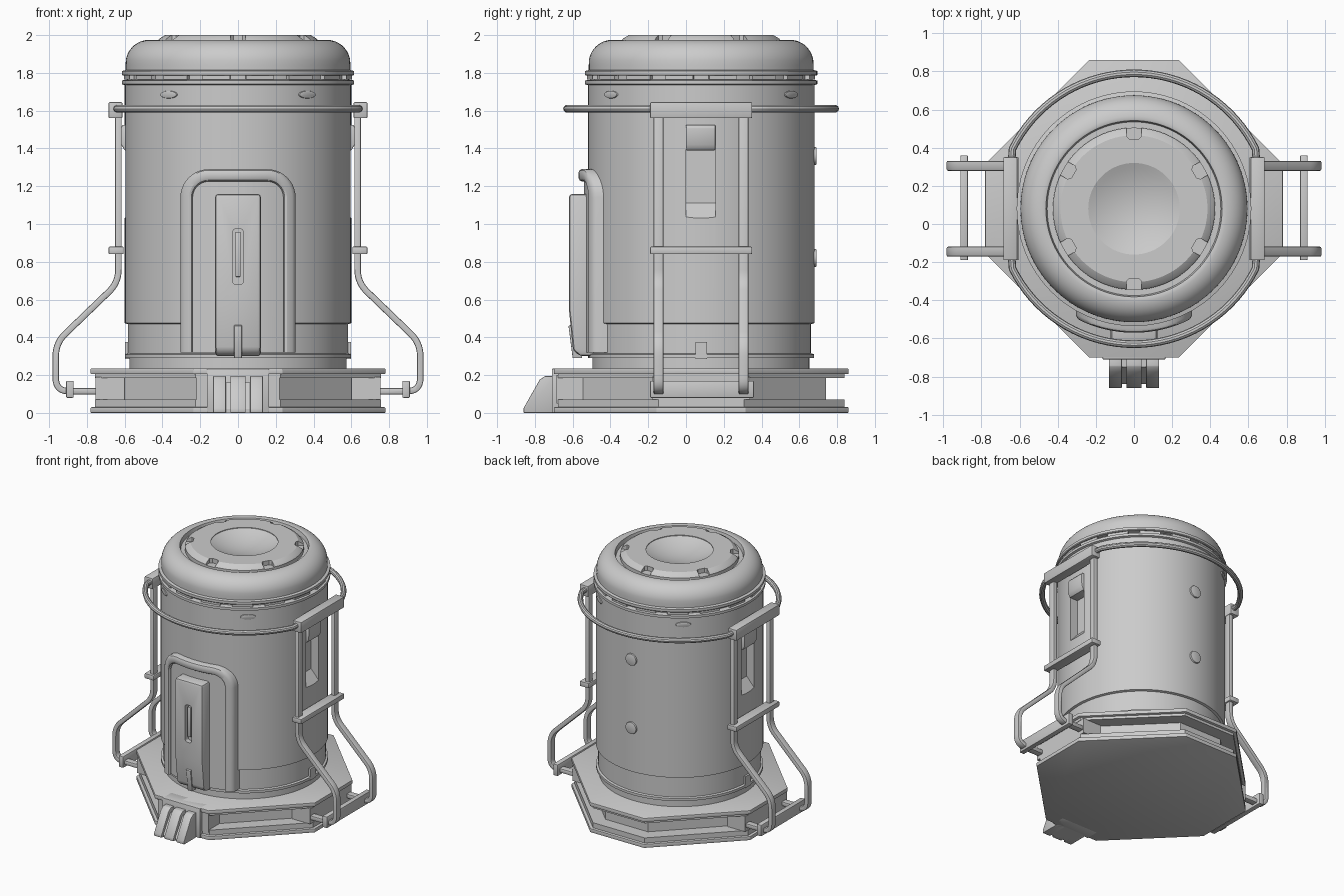
import bpy, bmesh, math
from mathutils import Vector, Matrix

if "Cube" in bpy.data.objects:
    bpy.data.objects.remove(bpy.data.objects["Cube"])

CY = 0.08          # y of the drum axis
SEG = 96


def make(name, bm):
    bmesh.ops.remove_doubles(bm, verts=bm.verts, dist=1e-5)
    bmesh.ops.recalc_face_normals(bm, faces=bm.faces)
    me = bpy.data.meshes.new(name)
    bm.to_mesh(me)
    bm.free()
    o = bpy.data.objects.new(name, me)
    bpy.context.collection.objects.link(o)
    return o


def bake(o):
    dg = bpy.context.evaluated_depsgraph_get()
    me = bpy.data.meshes.new_from_object(o.evaluated_get(dg))
    o.modifiers.clear()
    o.data = me


def bevel(o, w, seg=2):
    m = o.modifiers.new("bevel", 'BEVEL')
    m.width, m.segments, m.limit_method = w, seg, 'ANGLE'
    bake(o)
    return o


def boolean(o, cutter, op='DIFFERENCE'):
    m = o.modifiers.new("bool", 'BOOLEAN')
    m.object, m.operation, m.solver = cutter, op, 'EXACT'
    bake(o)
    bpy.data.objects.remove(cutter)
    return o


def prism(name, pts, axis, a, b, bw=0):
    put = {'x': lambda p, t: (t, p[0], p[1]), 'y': lambda p, t: (p[0], t, p[1]),
           'z': lambda p, t: (p[0], p[1], t)}[axis]
    bm = bmesh.new()
    lo = [bm.verts.new(put(p, a)) for p in pts]
    hi = [bm.verts.new(put(p, b)) for p in pts]
    bm.faces.new(lo)
    bm.faces.new(hi)
    for i in range(len(pts)):
        j = (i + 1) % len(pts)
        bm.faces.new((lo[i], lo[j], hi[j], hi[i]))
    o = make(name, bm)
    return bevel(o, bw) if bw else o


def box(name, x0, x1, y0, y1, z0, z1, bw=0):
    return prism(name, [(x0, y0), (x1, y0), (x1, y1), (x0, y1)], 'z', z0, z1, bw)


def lathe(name, prof):
    bm = bmesh.new()
    vs = [bm.verts.new((r, CY, z)) for r, z in prof]
    es = [bm.edges.new(e) for e in zip(vs, vs[1:])]
    bmesh.ops.spin(bm, geom=vs + es, cent=(0, CY, 0), axis=(0, 0, 1),
                   angle=math.tau, steps=SEG)
    return make(name, bm)


def disc(name, ang, z, r0, depth, rx, rz, bw):
    # short oval stud standing out of the drum wall
    pts = [(rx * math.cos(t * math.tau / 24), rz * math.sin(t * math.tau / 24)) for t in range(24)]
    o = prism(name, pts, 'x', r0, r0 + depth, bw)
    o.data.transform(Matrix.Translation((0, CY, z)) @ Matrix.Rotation(ang, 4, 'Z'))
    return o


def fillet(pts, r, n=8):
    out = [Vector(pts[0])]
    for a, b, c in zip(pts, pts[1:], pts[2:]):
        a, b, c = Vector(a), Vector(b), Vector(c)
        p, q = b + (a - b).normalized() * r, b + (c - b).normalized() * r
        out += [p.lerp(b, t / n).lerp(b.lerp(q, t / n), t / n) for t in range(n + 1)]
    return out + [Vector(pts[-1])]


def octagon(name, d, z0, z1, bw=0):
    h = 0.78 - d
    e = 1.015 - 1.414 * d - h
    pts = [(e, h), (h, e), (h, -e), (e, -h), (-e, -h), (-h, -e), (-h, e), (-e, h)]
    return prism(name, [(x, y + CY) for x, y in pts], 'z', z0, z1, bw)


# octagonal base
octagon("base_bottom_plate", 0, 0, 0.03, 0.004)
octagon("base_lower_lip", 0.022, 0.03, 0.07)
octagon("base_core", 0.12, 0.06, 0.19)
octagon("base_upper_lip", 0.022, 0.185, 0.205)
octagon("base_top_plate", 0, 0.205, 0.235, 0.004)
for s in (-1, 1):
    x0, x1 = sorted((0.6 * s, 0.755 * s))
    box("base_side_block", x0, x1, -0.18, 0.34, 0.07, 0.19)
    box("base_front_post", 0.19 * s - 0.03, 0.19 * s + 0.03, -0.685, -0.5, 0.05, 0.2)

# front step with three ramps
box("step_plate", -0.165, 0.165, -0.71, -0.6, 0.0, 0.235, 0.006)
ramp = [(-0.69, 0), (-0.86, 0), (-0.86, 0.025), (-0.775, 0.175), (-0.745, 0.195), (-0.69, 0.195)]
for x, w in ((-0.098, 0.034), (0, 0.04), (0.098, 0.034)):
    prism("step_ramp", ramp, 'x', x - w, x + w, 0.004)
prism("step_web", [(-0.69, 0), (-0.84, 0), (-0.84, 0.02), (-0.75, 0.16), (-0.69, 0.16)], 'x', -0.11, 0.11)

# drum with side grip pockets
drum = lathe("drum", [(0, 0.2), (0.575, 0.2), (0.575, 0.29), (0.598, 0.29), (0.598, 0.31),
                      (0.583, 0.315), (0.583, 0.47), (0.6, 0.475), (0.6, 1.735), (0.615, 1.74),
                      (0.615, 1.76), (0.58, 1.765), (0.58, 1.80), (0, 1.80)])
for s in (-1, 1):
    pocket = [(0.53 * s, 1.5), (0.53 * s, 1.11), (0.61 * s, 1.02), (0.7 * s, 1.02), (0.7 * s, 1.5)]
    boolean(drum, prism("pocket_cutter", pocket, 'y', 0.0, 0.155))
    grip = [(0.5, 1.525), (0.61, 1.525), (0.62, 1.51), (0.618, 1.42), (0.6, 1.39), (0.5, 1.39)]
    prism("grip_block", [(x * s, z) for x, z in grip], 'y', 0.0, 0.155, 0.004)
    x0, x1 = sorted((0.55 * s, 0.598 * s))
    box("lower_side_tab", x0, x1, 0.05, 0.11, 0.285, 0.375)

# spacer teeth under the lid
for i in range(16):
    t = box("lid_tooth", 0.56, 0.6, -0.075, 0.075, 1.765, 1.79)
    t.data.transform(Matrix.Translation((0, CY, 0)) @ Matrix.Rotation((i + .5) * math.tau / 16, 4, 'Z'))

# lid dome
dome = [(0, 1.785), (0.61, 1.785), (0.615, 1.79), (0.615, 1.81), (0.595, 1.815), (0.595, 1.84)]
dome += [(0.47 + 0.125 * math.cos(a), 1.85 + 0.125 * math.sin(a))
         for a in (i * math.pi / 24 for i in range(1, 13))]
lathe("lid_dome", dome + [(0.462, 1.972), (0.455, 1.94), (0, 1.94)])

# dished cap with six notches
cap = [(0, 1.92), (0.425, 1.92), (0.425, 1.97), (0.415, 1.982), (0.385, 2.0), (0.24, 2.0)]
cap += [(0.24 * (1 - i / 8), 1.94 + 0.055 * (1 - i / 8) ** 2) for i in range(9)]
top = lathe("lid_cap", cap)
for i in range(6):
    pts = [(0.5, -0.04), (0.5, 0.04), (0.38, 0.04), (0.365, 0.025), (0.365, -0.025), (0.38, -0.04)]
    c = prism("notch_cutter", pts, 'z', 1.965, 2.1)
    c.data.transform(Matrix.Translation((0, CY, 0)) @ Matrix.Rotation(math.radians(30 + 60 * i), 4, 'Z'))
    boolean(top, c)

# wall studs: four oval near the top, two round on the back
for sx in (-1, 1):
    for sy in (-1, 1):
        disc("oval_stud", math.atan2(0.475 * sy, 0.365 * sx), 1.685, 0.585, 0.022, 0.055, 0.02, 0.004)
for z in (1.36, 0.82):
    disc("back_button", math.pi / 2, z, 0.58, 0.032, 0.047, 0.047, 0.006)


# front hatch: curved rim, panel and latch
def arch(d):
    w, t, r = 0.305 - d, 1.29 - d, 0.15 - d
    half = [(-w, 0.32)] + [(-w + r - r * math.cos(a), t - r + r * math.sin(a))
                           for a in (i * math.pi / 20 for i in range(11))]
    half += [((r - w) * (1 - i / 4), t) for i in range(1, 5)]
    return half + [(-x, z) for x, z in half[-2::-1]]


bm = bmesh.new()
rim = [(0, 0.56), (0, 0.632), (0.006, 0.644), (0.018, 0.65), (0.046, 0.65), (0.058, 0.644),
       (0.065, 0.632), (0.065, 0.56)]
loops = [[bm.verts.new((x, CY - math.sqrt(r * r - x * x), z)) for x, z in arch(d)] for d, r in rim]
for a, b in zip(loops, loops[1:] + loops[:1]):
    for i in range(len(a) - 1):
        bm.faces.new((a[i], a[i + 1], b[i + 1], b[i]))
for k in (0, -1):
    bm.faces.new([l[k] for l in loops])
make("hatch_rim", bm)
panel = prism("hatch_panel", arch(0.06), 'y', -0.8, -0.3)
boolean(panel, lathe("panel_cutter", [(0, 0.2), (0.62, 0.2), (0.62, 1.4), (0, 1.4)]), 'INTERSECT')
latch = prism("hatch_latch", [(-0.45, 0.3), (-0.56, 0.3), (-0.598, 0.33), (-0.62, 0.55),
                              (-0.62, 1.16), (-0.45, 1.16)], 'x', -0.122, 0.122, 0.02)
slot = fillet([(0, 0.68), (-0.028, 0.68), (-0.028, 0.975), (0.028, 0.975), (0.028, 0.68), (0, 0.68)], 0.02, 4)
boolean(latch, prism("slot_cutter", slot[1:], 'y', -0.7, -0.58))
box("latch_bar", -0.014, 0.014, -0.612, -0.56, 0.72, 0.955, 0.004)
prism("latch_clip", [(-0.55, 0.29), (-0.6, 0.29), (-0.622, 0.46), (-0.6, 0.47), (-0.55, 0.47)],
      'x', -0.02, 0.02, 0.003)

# guard ring, flattened at the side brackets
cu = bpy.data.curves.new("guard_ring", 'CURVE')
cu.dimensions, cu.bevel_depth, cu.bevel_resolution = '3D', 0.02, 3
sp = cu.splines.new('POLY')
sp.points.add(SEG - 1)
sp.use_cyclic_u = True
for i, p in enumerate(sp.points):
    a = i * math.tau / SEG
    p.co = (max(-0.64, min(0.64, 0.71 * math.cos(a))), CY + 0.71 * math.sin(a), 1.61, 1)
tmp = bpy.data.objects.new("ring_path", cu)
bpy.context.collection.objects.link(tmp)
me = bpy.data.meshes.new_from_object(tmp.evaluated_get(bpy.context.evaluated_depsgraph_get()))
bpy.data.objects.remove(tmp)
bpy.context.collection.objects.link(bpy.data.objects.new("guard_ring", me))

# side frames: bent struts, brackets and foot bar
path = fillet([(0.633, 1.6), (0.633, 0.69), (0.965, 0.37), (0.965, 0.115), (0.74, 0.115)], 0.07)
left, right = [], []
for i, p in enumerate(path):
    t = (path[min(i + 1, len(path) - 1)] - path[max(i - 1, 0)]).normalized()
    n = Vector((-t.y, t.x)) * 0.017
    left.append(p + n)
    right.append(p - n)
for s in (-1, 1):
    for y in (CY - 0.225, CY + 0.225):
        prism("strut", [(p.x * s, p.y) for p in left + right[::-1]], 'y', y - 0.026, y + 0.026, 0.007)
    for name, xa, xb, y0, y1, z0, z1 in (
            ("top_bracket", 0.612, 0.685, -0.19, 0.35, 1.56, 1.645),
            ("middle_bracket", 0.605, 0.685, -0.19, 0.35, 0.84, 0.88),
            ("foot_bar", 0.87, 0.91, -0.19, 0.36, 0.08, 0.17)):
        x0, x1 = sorted((xa * s, xb * s))
        box(name, x0, x1, y0, y1, z0, z1, 0.006)

# smooth shading with crisp edges
for o in bpy.context.collection.objects:
    o.select_set(True)
    bpy.context.view_layer.objects.active = o
bpy.ops.object.shade_smooth_by_angle(angle=math.radians(30))
